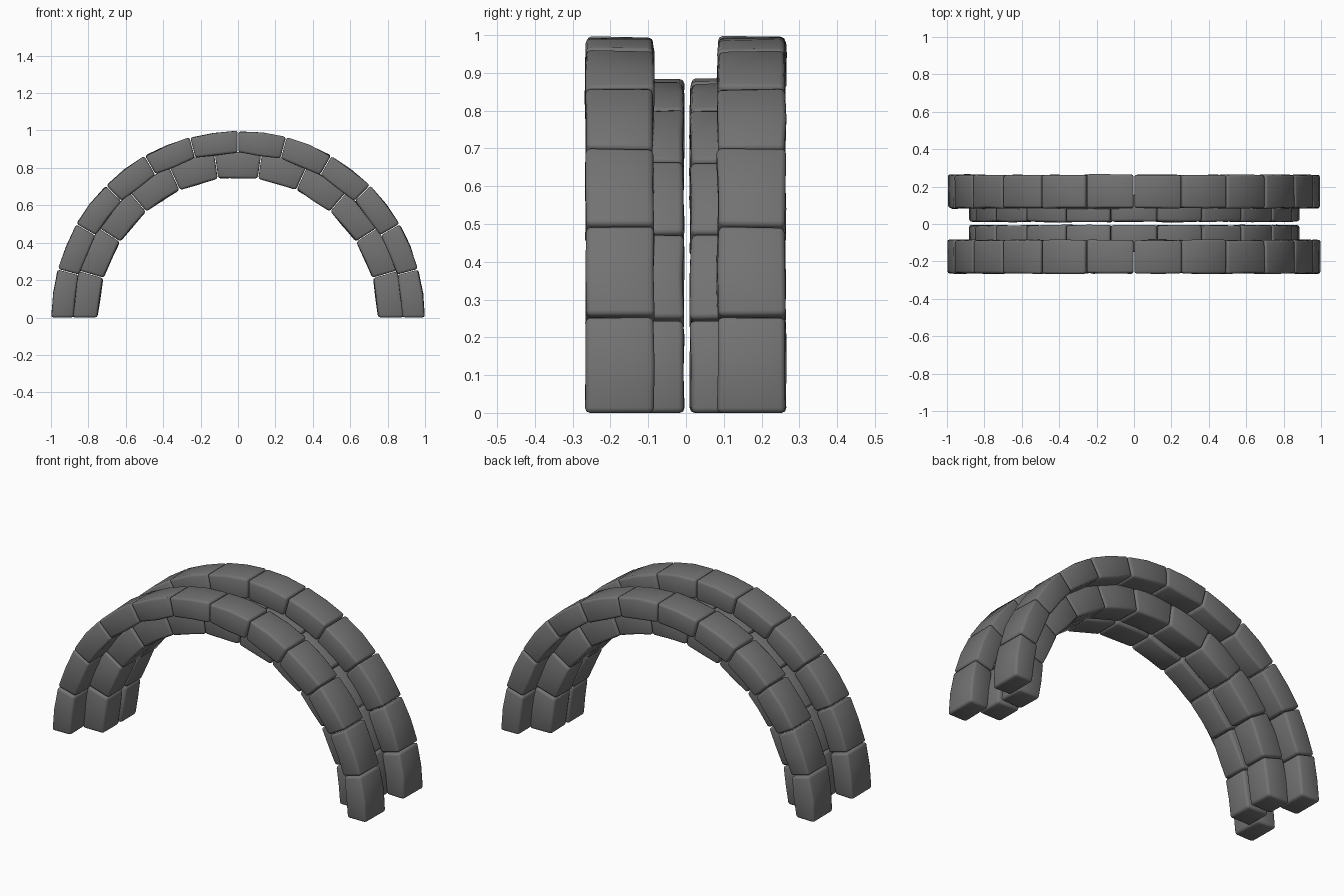
import bpy, bmesh, math, random

random.seed(4)
cube = bpy.data.objects.get("Cube")
if cube:
    bpy.data.objects.remove(cube, do_unlink=True)

# Single stone colour
stone = bpy.data.materials.new("dark grey stone")
stone.use_nodes = True
GREY = (0.17, 0.17, 0.17, 1)
stone.diffuse_color = GREY
stone.node_tree.nodes["Principled BSDF"].inputs["Base Color"].default_value = GREY

WEAR = 0.007   # unevenness of the cut stone
JOINT = 0.002  # half the gap between neighbouring blocks


def stone_block(name, start, end, r_in, r_out, y_front, y_back):
    """Wedge with a bowed outer face and a straight inner face, softly worn."""
    bm = bmesh.new()
    half = (end - start) / 2
    stations = []
    for i, angle in enumerate((start, start + half, end)):
        inner = r_in * math.cos(half) if i == 1 else r_in
        ring = []
        for r, y in ((inner, y_front), (r_out, y_front), (r_out, y_back), (inner, y_back)):
            outward = 1 if r == inner else -1
            r += outward * random.uniform(0, WEAR)
            y += random.uniform(0, WEAR) * (1 if y == y_front else -1)
            ring.append(bm.verts.new((r * math.cos(angle), y, max(0, r * math.sin(angle)))))
        stations.append(ring)
    for a, b in zip(stations, stations[1:]):
        for k in range(4):
            n = (k + 1) % 4
            bm.faces.new((a[k], a[n], b[n], b[k]))
    bm.faces.new(stations[0])
    bm.faces.new(stations[-1])
    bmesh.ops.recalc_face_normals(bm, faces=bm.faces)

    # Rounded arrises on the real corners only
    corners = [e for e in bm.edges if e.calc_face_angle(0) > math.radians(40)]
    bmesh.ops.bevel(bm, geom=corners, offset=0.013, segments=2, profile=0.5,
                    affect='EDGES', clamp_overlap=True)
    mesh = bpy.data.meshes.new(name)
    bm.to_mesh(mesh)
    bm.free()
    mesh.materials.append(stone)
    obj = bpy.data.objects.new(name, mesh)
    bpy.context.collection.objects.link(obj)
    return obj


def arch_ring(name, count, r_in, r_out, y_front, y_back):
    """Half circle of equal blocks, standing on the ground at both ends."""
    step = math.pi / count
    gap = JOINT / r_out
    return [stone_block(f"{name}_block_{i + 1}",
                        i * step + (gap if i else 0),
                        (i + 1) * step - (gap if i < count - 1 else 0),
                        r_in, r_out, y_front, y_back)
            for i in range(count)]


# Two wide outer rings, with two narrower rings stepped in beneath them
blocks = arch_ring("front_outer_ring", 12, 0.878, 1.0, -0.268, -0.082)
blocks += arch_ring("back_outer_ring", 12, 0.878, 1.0, 0.080, 0.267)
blocks += arch_ring("front_inner_ring", 11, 0.748, 0.888, -0.155, -0.003)
blocks += arch_ring("back_inner_ring", 11, 0.748, 0.888, 0.008, 0.160)

# Smooth shading over the worn edges
bpy.ops.object.select_all(action='DESELECT')
for block in blocks:
    block.select_set(True)
bpy.context.view_layer.objects.active = blocks[0]
bpy.ops.object.shade_smooth_by_angle(angle=math.radians(50))
